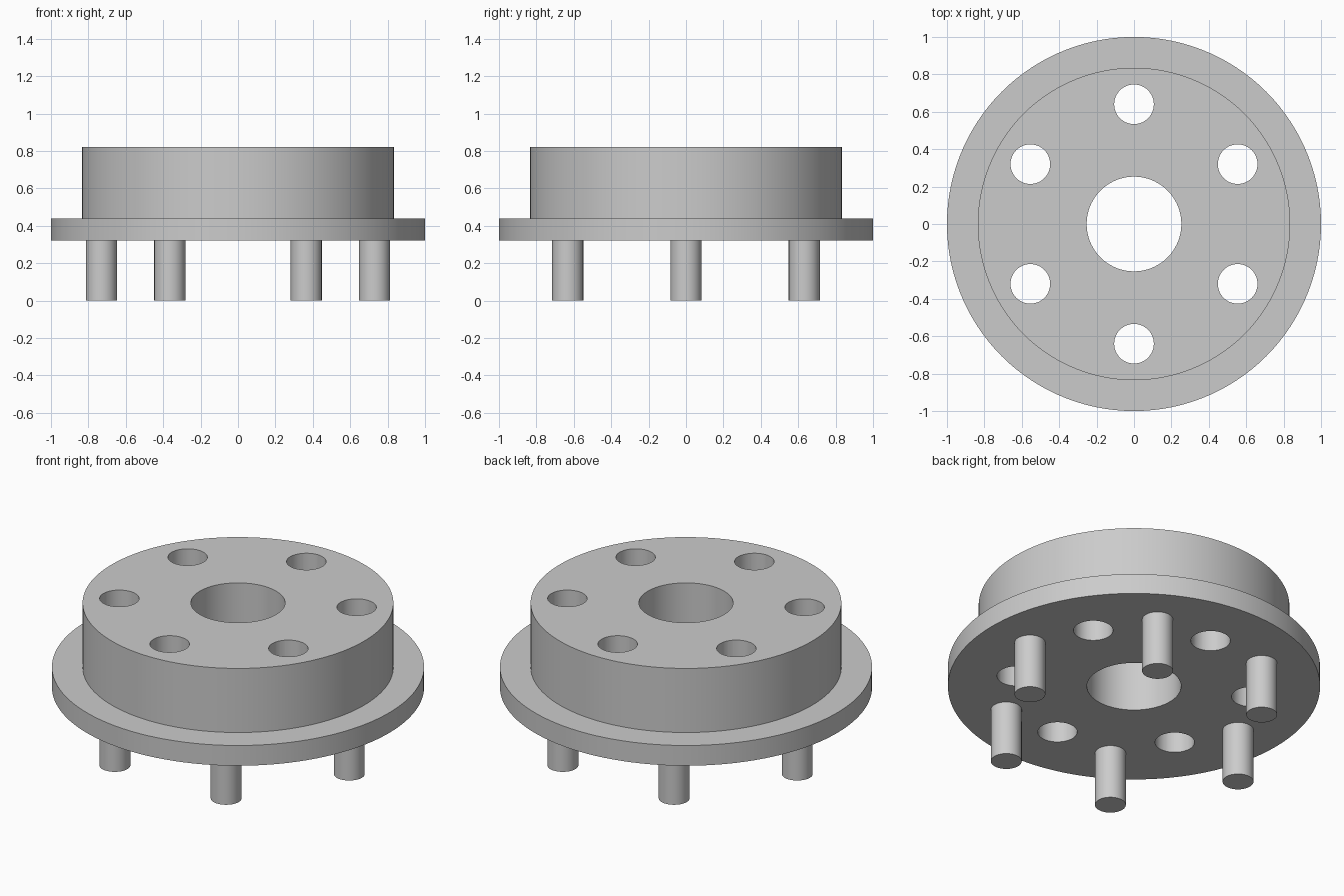
import bpy, bmesh, math
from mathutils import Matrix

if "Cube" in bpy.data.objects:
    bpy.data.objects.remove(bpy.data.objects["Cube"])

grey = bpy.data.materials.new("plain grey")
grey.diffuse_color = (0.6, 0.6, 0.6, 1)
grey.use_nodes = True
grey.node_tree.nodes["Principled BSDF"].inputs["Base Color"].default_value = grey.diffuse_color


def make_object(name, bm):
    bmesh.ops.recalc_face_normals(bm, faces=bm.faces[:])
    mesh = bpy.data.meshes.new(name)
    bm.to_mesh(mesh)
    bm.free()
    mesh.materials.append(grey)
    ob = bpy.data.objects.new(name, mesh)
    bpy.context.collection.objects.link(ob)
    return ob


def cylinder_ring(bm, radius, ring, start, z0, z1, sides):
    """Six upright cylinders spaced evenly around the axis."""
    for k in range(6):
        a = math.radians(start + 60 * k)
        pos = (ring * math.cos(a), ring * math.sin(a), (z0 + z1) / 2)
        bmesh.ops.create_cone(bm, cap_ends=True, segments=sides, radius1=radius,
                              radius2=radius, depth=z1 - z0,
                              matrix=Matrix.Translation(pos))


def smooth(ob):
    bpy.ops.object.select_all(action='DESELECT')
    ob.select_set(True)
    bpy.context.view_layer.objects.active = ob
    bpy.ops.object.shade_smooth_by_angle(angle=math.radians(30))


# Flanged hub with centre bore, turned from a closed profile
profile = [(0.253, 0.32), (1, 0.32), (1, 0.44), (0.835, 0.44), (0.835, 0.82), (0.253, 0.82)]
SIDES = 120
bm = bmesh.new()
rings = []
for i in range(SIDES):
    a = 2 * math.pi * i / SIDES
    rings.append([bm.verts.new((r * math.cos(a), r * math.sin(a), z)) for r, z in profile])
for i in range(SIDES):
    p, q = rings[i], rings[(i + 1) % SIDES]
    for j in range(len(profile)):
        k = (j + 1) % len(profile)
        bm.faces.new((p[j], q[j], q[k], p[k]))
hub = make_object("flanged_hub", bm)

# Six through holes
bm = bmesh.new()
cylinder_ring(bm, 0.106, 0.64, 30, 0.1, 1.0, 48)
cutter = make_object("hole_cutter", bm)
cutter.hide_render = True
mod = hub.modifiers.new("holes", 'BOOLEAN')
mod.operation = 'DIFFERENCE'
mod.solver = 'EXACT'
mod.object = cutter
bpy.context.view_layer.objects.active = hub
bpy.ops.object.modifier_apply(modifier=mod.name)
bpy.data.objects.remove(cutter)
smooth(hub)

# Six pins under the flange
bm = bmesh.new()
cylinder_ring(bm, 0.083, 0.73, 0, 0, 0.325, 48)
smooth(make_object("locating_pins", bm))
